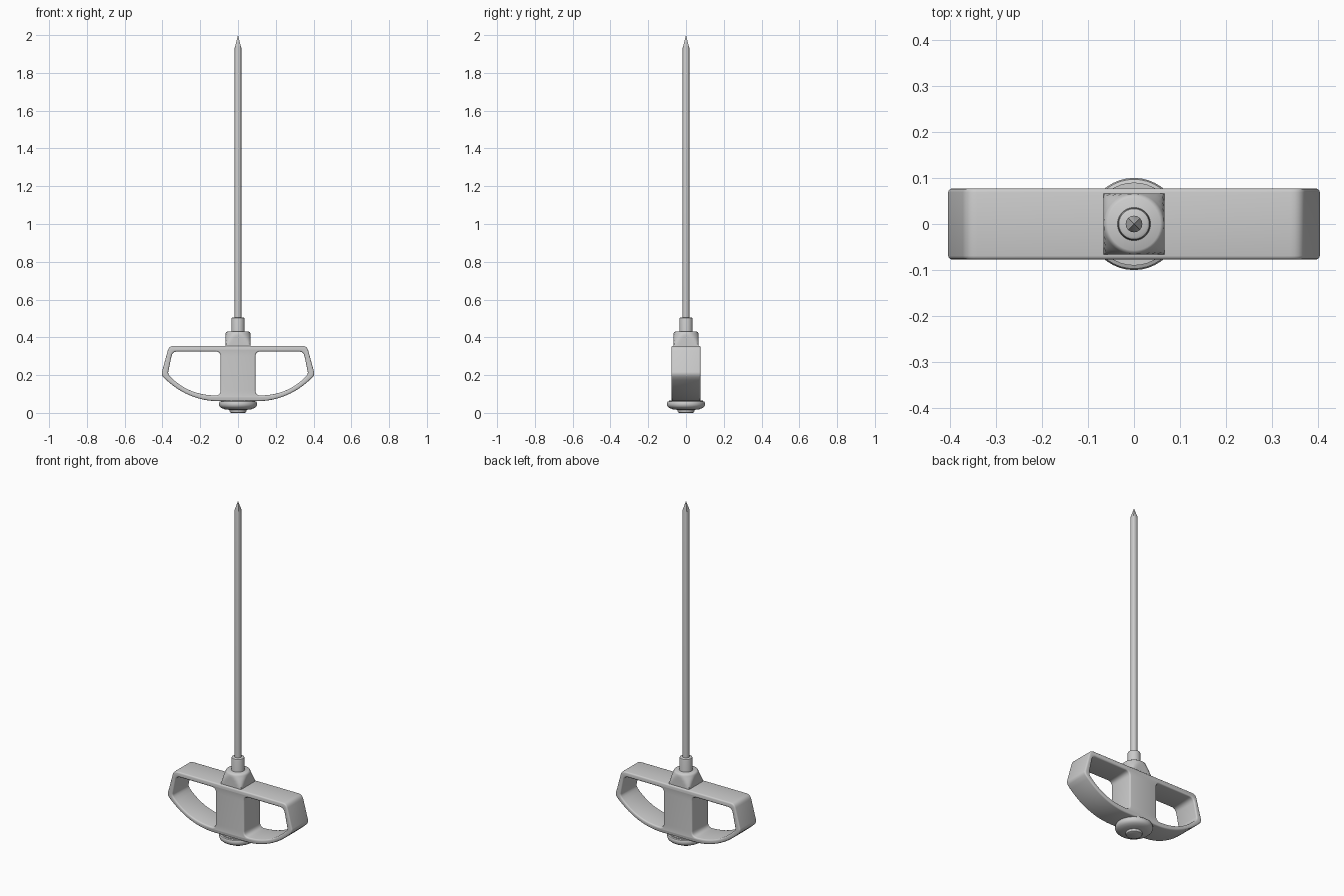
import bpy, bmesh, math
from mathutils import Vector

if "Cube" in bpy.data.objects:
    bpy.data.objects.remove(bpy.data.objects["Cube"])

grey = bpy.data.materials.new("grey")
grey.diffuse_color = (0.6, 0.6, 0.6, 1)
grey.use_nodes = True
grey.node_tree.nodes["Principled BSDF"].inputs["Base Color"].default_value = grey.diffuse_color


def finish(obj, angle=35):
    """Give the part its material and smooth shading with sharp edges kept."""
    obj.data.materials.clear()
    obj.data.materials.append(grey)
    bpy.ops.object.select_all(action='DESELECT')
    obj.select_set(True)
    bpy.context.view_layer.objects.active = obj
    bpy.ops.object.shade_smooth_by_angle(angle=math.radians(angle))


def from_bmesh(name, bm):
    bmesh.ops.recalc_face_normals(bm, faces=bm.faces[:])
    mesh = bpy.data.meshes.new(name)
    bm.to_mesh(mesh)
    bm.free()
    obj = bpy.data.objects.new(name, mesh)
    bpy.context.collection.objects.link(obj)
    finish(obj)
    return obj


def loft(profile, segs=32, half_square=None):
    """Stack rings of (radius, z), optionally clipped to a square outline."""
    bm = bmesh.new()
    rings = []
    for r, z in profile:
        ring = []
        for i in range(segs):
            a = 2 * math.pi * i / segs
            c, s = math.cos(a), math.sin(a)
            rad = r
            if half_square:
                rad = min(r, half_square / max(abs(c), abs(s)))
            ring.append(bm.verts.new((rad * c, rad * s, z)))
        rings.append(ring)
    for lo, hi in zip(rings, rings[1:]):
        for i in range(segs):
            j = (i + 1) % segs
            bm.faces.new((lo[i], lo[j], hi[j], hi[i]))
    bm.faces.new(rings[0][::-1])
    bm.faces.new(rings[-1])
    return bm


def bezier(a, b, c, n):
    a, b, c = Vector(a), Vector(b), Vector(c)
    return [a * (1 - t) ** 2 + b * 2 * t * (1 - t) + c * t * t
            for t in (i / n for i in range(n + 1))]


def rounded(corners):
    """Closed outline from (x, z, rounding) corners."""
    out = []
    for i, (x, z, r) in enumerate(corners):
        p = Vector((x, z))
        if r == 0:
            out.append(p)
            continue
        before = Vector(corners[i - 1][:2])
        after = Vector(corners[(i + 1) % len(corners)][:2])
        out += bezier(p + (before - p).normalized() * r, p,
                      p + (after - p).normalized() * r, 5)
    return out


# Handle: outline and two grip openings
outer_arc = [(p.x, p.y, 0) for p in bezier((0.398, 0.192), (0.27, 0.062), (0.1, 0.062), 14)]
right = [(0.365, 0.355, 0.025), (0.405, 0.208, 0.01)] + outer_arc
left = [(-x, z, r) for x, z, r in reversed(right)]
inner_arc = [(p.x, p.y, 0) for p in bezier((0.362, 0.195), (0.27, 0.1), (0.14, 0.093), 12)]
opening = rounded([(0.092, 0.325, 0.028), (0.347, 0.325, 0.025), (0.371, 0.21, 0.01)]
                  + inner_arc + [(0.092, 0.09, 0.03)])
mirrored = [Vector((-p.x, p.y)) for p in reversed(opening)]

BEVEL = 0.008
curve = bpy.data.curves.new("handle", 'CURVE')
curve.dimensions = '2D'
curve.fill_mode = 'BOTH'
curve.extrude = 0.077 - BEVEL
curve.bevel_depth = BEVEL
curve.bevel_resolution = 2
curve.offset = -BEVEL
for outline in (rounded(right + left), opening, mirrored):
    spline = curve.splines.new('POLY')
    spline.points.add(len(outline) - 1)
    for pt, p in zip(spline.points, outline):
        pt.co = (p.x, p.y, 0, 1)
    spline.use_cyclic_u = True
handle = bpy.data.objects.new("handle", curve)
bpy.context.collection.objects.link(handle)
handle.rotation_euler.x = math.pi / 2
bpy.ops.object.select_all(action='DESELECT')
handle.select_set(True)
bpy.context.view_layer.objects.active = handle
bpy.ops.object.convert(target='MESH')
handle = bpy.context.view_layer.objects.active
bm = bmesh.new()
bm.from_mesh(handle.data)
bmesh.ops.remove_doubles(bm, verts=bm.verts[:], dist=0.0002)
bmesh.ops.recalc_face_normals(bm, faces=bm.faces[:])
bm.to_mesh(handle.data)
bm.free()
finish(handle)

# Collar: cone clipped to a square foot
from_bmesh("collar", loft([(0.094, 0.34), (0.094, 0.355), (0.086, 0.374), (0.078, 0.393),
                           (0.071, 0.408), (0.066, 0.42), (0.063, 0.427), (0.057, 0.431)],
                          48, 0.066))

# Sleeve holding the shaft
from_bmesh("sleeve", loft([(0.038, 0.42), (0.035, 0.436), (0.035, 0.496),
                           (0.033, 0.503), (0.028, 0.506)]))

# Push button under the handle
from_bmesh("button", loft([(0.036, 0), (0.042, 0.003), (0.044, 0.008), (0.044, 0.016),
                           (0.07, 0.019), (0.088, 0.026), (0.097, 0.034), (0.1, 0.042),
                           (0.1, 0.053), (0.097, 0.059), (0.09, 0.062), (0.09, 0.066)], 40))

# Shaft with a four-sided ground point
bm = loft([(0.018, 0.48), (0.018, 2.0)], 24)
for i in range(4):
    a = i * math.pi / 2
    cut = bmesh.ops.bisect_plane(bm, geom=bm.verts[:] + bm.edges[:] + bm.faces[:],
                                 plane_co=(0, 0, 2.0), clear_outer=True,
                                 plane_no=(math.cos(a) * 0.07, math.sin(a) * 0.07, 0.018))
    rim = [e for e in cut['geom_cut'] if isinstance(e, bmesh.types.BMEdge)]
    bmesh.ops.holes_fill(bm, edges=rim, sides=0)
bmesh.ops.remove_doubles(bm, verts=bm.verts[:], dist=0.00005)
from_bmesh("shaft", bm)
